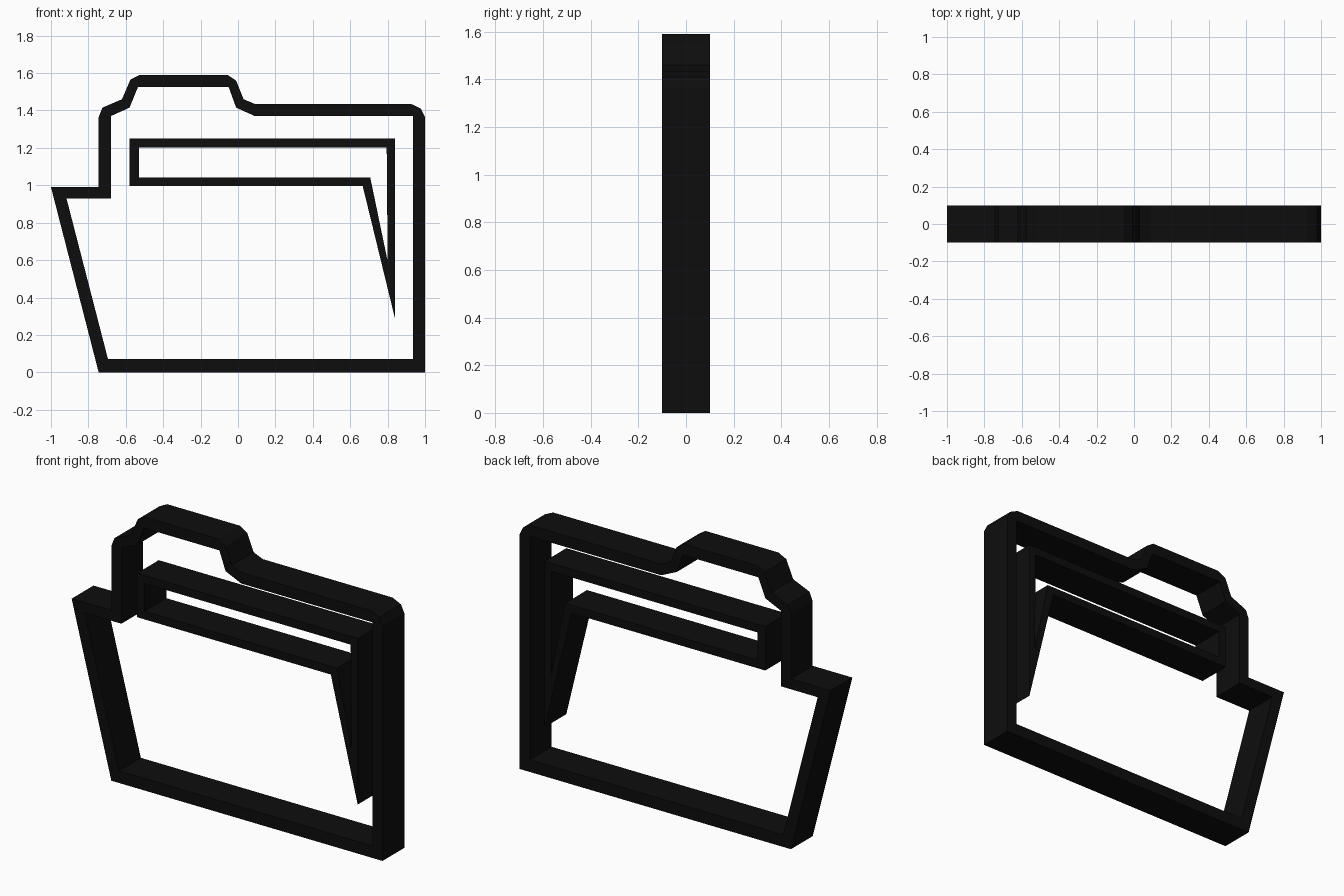
import bpy
from math import pi

cube = bpy.data.objects.get("Cube")
if cube:
    bpy.data.objects.remove(cube, do_unlink=True)

DEPTH = 0.2

black = bpy.data.materials.new("black")
black.use_nodes = True
colour = (0.004, 0.004, 0.004, 1)
black.diffuse_color = colour
black.node_tree.nodes["Principled BSDF"].inputs["Base Color"].default_value = colour


def extruded_ring(name, outer, hole):
    """Solid plate with a hole, drawn in x-z and extruded along y."""
    curve = bpy.data.curves.new(name + "_profile", "CURVE")
    curve.dimensions = "2D"
    curve.fill_mode = "BOTH"
    curve.extrude = DEPTH / 2
    for loop in (outer, hole):
        spline = curve.splines.new("POLY")
        spline.points.add(len(loop) - 1)
        for point, (x, z) in zip(spline.points, loop):
            point.co = (x, z, 0, 1)
        spline.use_cyclic_u = True
    ob = bpy.data.objects.new(name, curve)
    ob.rotation_euler.x = pi / 2
    bpy.context.collection.objects.link(ob)
    # turn the profile into a flat shaded mesh
    bpy.ops.object.select_all(action="DESELECT")
    ob.select_set(True)
    bpy.context.view_layer.objects.active = ob
    bpy.ops.object.convert(target="MESH")
    ob = bpy.context.object
    ob.data.materials.clear()
    ob.data.materials.append(black)
    for face in ob.data.polygons:
        face.use_smooth = False
        face.material_index = 0
    return ob


# Folder outline with the raised tab and the slanted front flap
extruded_ring(
    "folder_outline",
    [(-1, .99), (-.745, 0), (1, 0), (1, 1.365), (.978, 1.41), (.925, 1.435),
     (.09, 1.435), (.03, 1.46), (-.01, 1.56), (-.055, 1.59), (-.525, 1.59),
     (-.575, 1.565), (-.62, 1.46), (-.725, 1.415), (-.745, 1.365), (-.745, .99)],
    [(-.917, .93), (-.68, .93), (-.68, 1.37), (-.58, 1.415), (-.535, 1.525),
     (-.05, 1.525), (-.01, 1.415), (.09, 1.37), (.935, 1.37), (.935, .07),
     (-.695, .07)],
)

# Inner edge of the flap, tapering to a point on the right
extruded_ring(
    "flap_edge",
    [(-.58, 1.25), (.84, 1.25), (.84, .285), (.667, .995), (-.58, .995)],
    [(-.53, 1.203), (.795, 1.203), (.8, .595), (.707, 1.042), (-.53, 1.042)],
)
